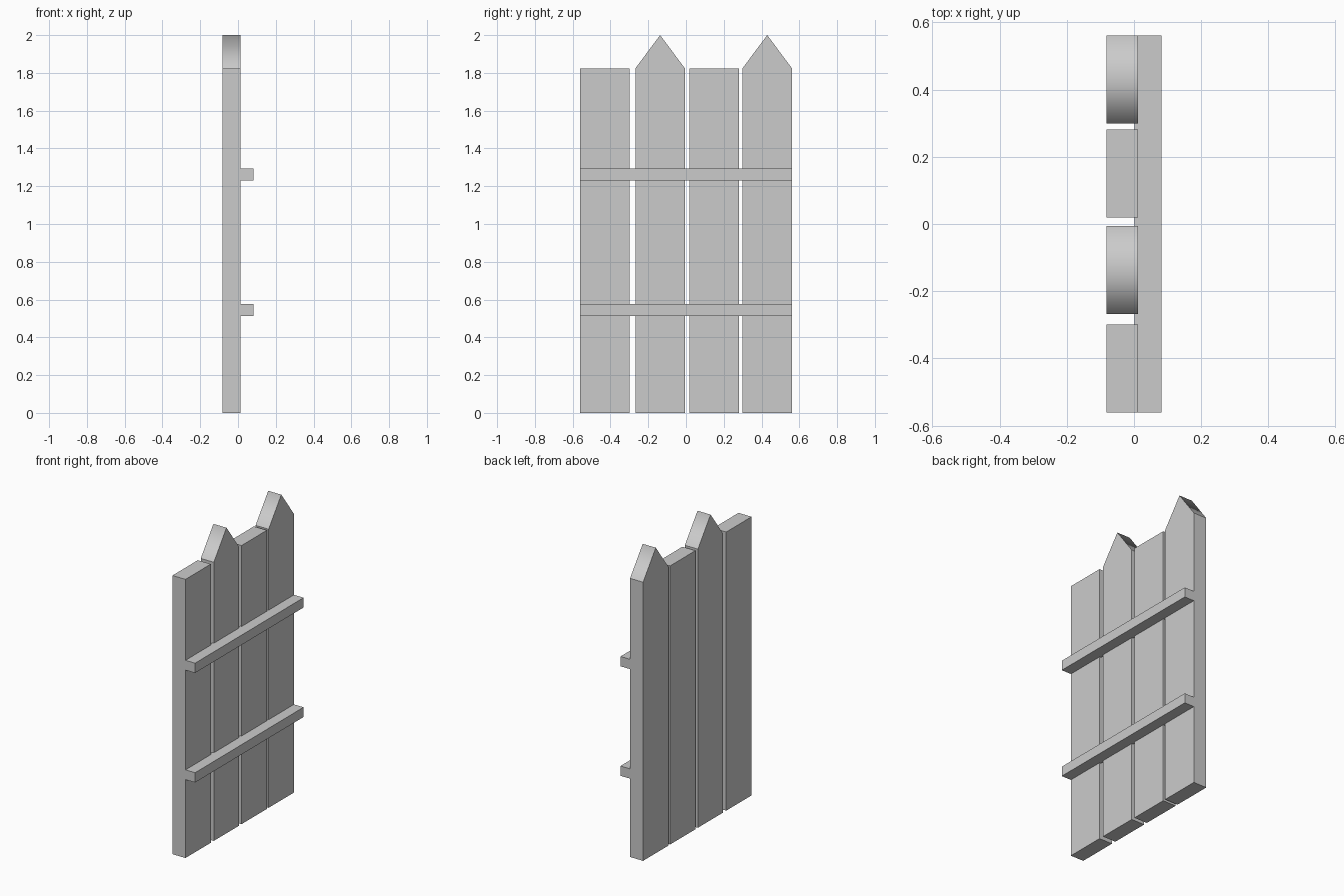
import bpy, bmesh

if "Cube" in bpy.data.objects:
    bpy.data.objects.remove(bpy.data.objects["Cube"])

BACK, FACE, RAIL_FACE = -0.082, 0.0125, 0.082
WIDTH, SHOULDER, TIP, HALF = 0.262, 1.824, 2.0, 0.561


def extruded_outline(name, outline, x0, x1):
    """Extrude a (y, z) outline along x; sloping faces shade smoothly over the ridge."""
    bm = bmesh.new()
    face = bm.faces.new([bm.verts.new((x0, y, z)) for y, z in outline])
    result = bmesh.ops.extrude_face_region(bm, geom=[face])
    moved = [v for v in result["geom"] if isinstance(v, bmesh.types.BMVert)]
    bmesh.ops.translate(bm, verts=moved, vec=(x1 - x0, 0, 0))
    bmesh.ops.recalc_face_normals(bm, faces=bm.faces)
    for f in bm.faces:
        f.smooth = 0.1 < f.normal.z < 0.95
    mesh = bpy.data.meshes.new(name)
    bm.to_mesh(mesh)
    bm.free()
    obj = bpy.data.objects.new(name, mesh)
    bpy.context.collection.objects.link(obj)
    return obj


# Upright boards, alternating flat and pointed tops
for i, y in enumerate((-HALF, -0.268, 0.019, HALF - WIDTH)):
    pointed = i % 2 == 1
    outline = [(y, 0), (y + WIDTH, 0), (y + WIDTH, SHOULDER)]
    if pointed:
        outline.append((y + WIDTH / 2, TIP))
    outline.append((y, SHOULDER))
    kind = "pointed_board" if pointed else "flat_board"
    extruded_outline(f"{kind}_{i // 2 + 1}", outline, BACK, FACE)

# Horizontal rails, slightly sunk into the boards
for name, z0, z1 in (("lower_rail", 0.513, 0.577), ("upper_rail", 1.230, 1.294)):
    extruded_outline(name, [(-HALF, z0), (HALF, z0), (HALF, z1), (-HALF, z1)],
                     0.002, RAIL_FACE)
